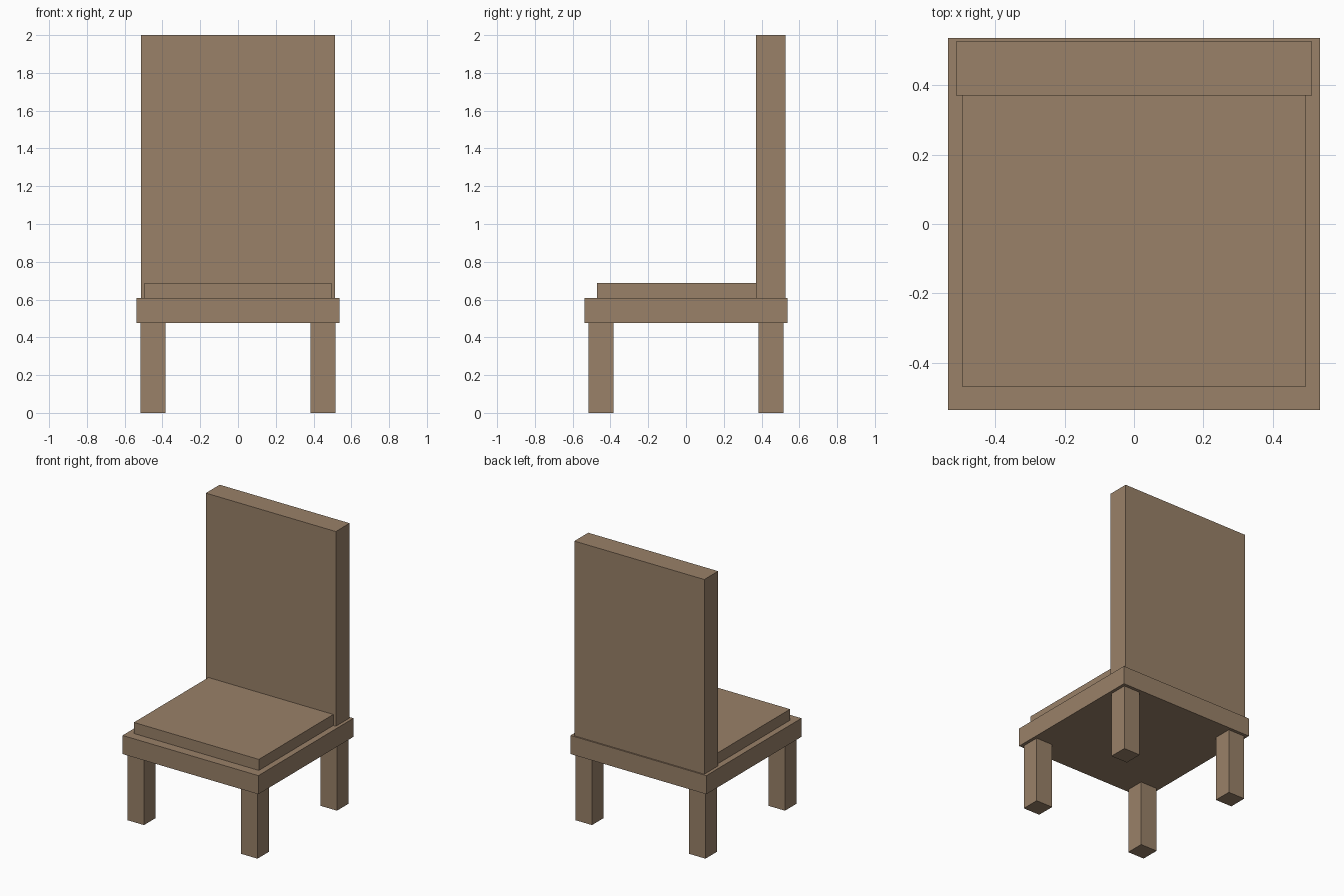
import bpy

if "Cube" in bpy.data.objects:
    bpy.data.objects.remove(bpy.data.objects["Cube"])

wood = bpy.data.materials.new("wood")
wood.diffuse_color = (0.32, 0.22, 0.14, 1)
wood.use_nodes = True
wood.node_tree.nodes["Principled BSDF"].inputs["Base Color"].default_value = wood.diffuse_color


def box(name, x, y, z):
    """Box spanning the (min, max) ranges on each axis."""
    verts = [(a, b, c) for a in x for b in y for c in z]
    faces = [(0, 1, 3, 2), (4, 6, 7, 5), (0, 4, 5, 1),
             (2, 3, 7, 6), (0, 2, 6, 4), (1, 5, 7, 3)]
    mesh = bpy.data.meshes.new(name)
    mesh.from_pydata(verts, [], faces)
    mesh.materials.append(wood)
    obj = bpy.data.objects.new(name, mesh)
    bpy.context.collection.objects.link(obj)
    return obj


# Seat slab, cushion and tall backrest
box("seat", (-0.537, 0.537), (-0.537, 0.537), (0.475, 0.608))
box("cushion", (-0.494, 0.494), (-0.47, 0.371), (0.608, 0.687))
box("backrest", (-0.514, 0.514), (0.371, 0.527), (0.608, 2.0))

# Four square legs
half = 0.066
for side, sx in (("left", -1), ("right", 1)):
    for end, sy in (("front", -1), ("back", 1)):
        cx, cy = sx * 0.449, sy * 0.449
        box(f"{end}_{side}_leg", (cx - half, cx + half),
            (cy - half, cy + half), (0, 0.475))
